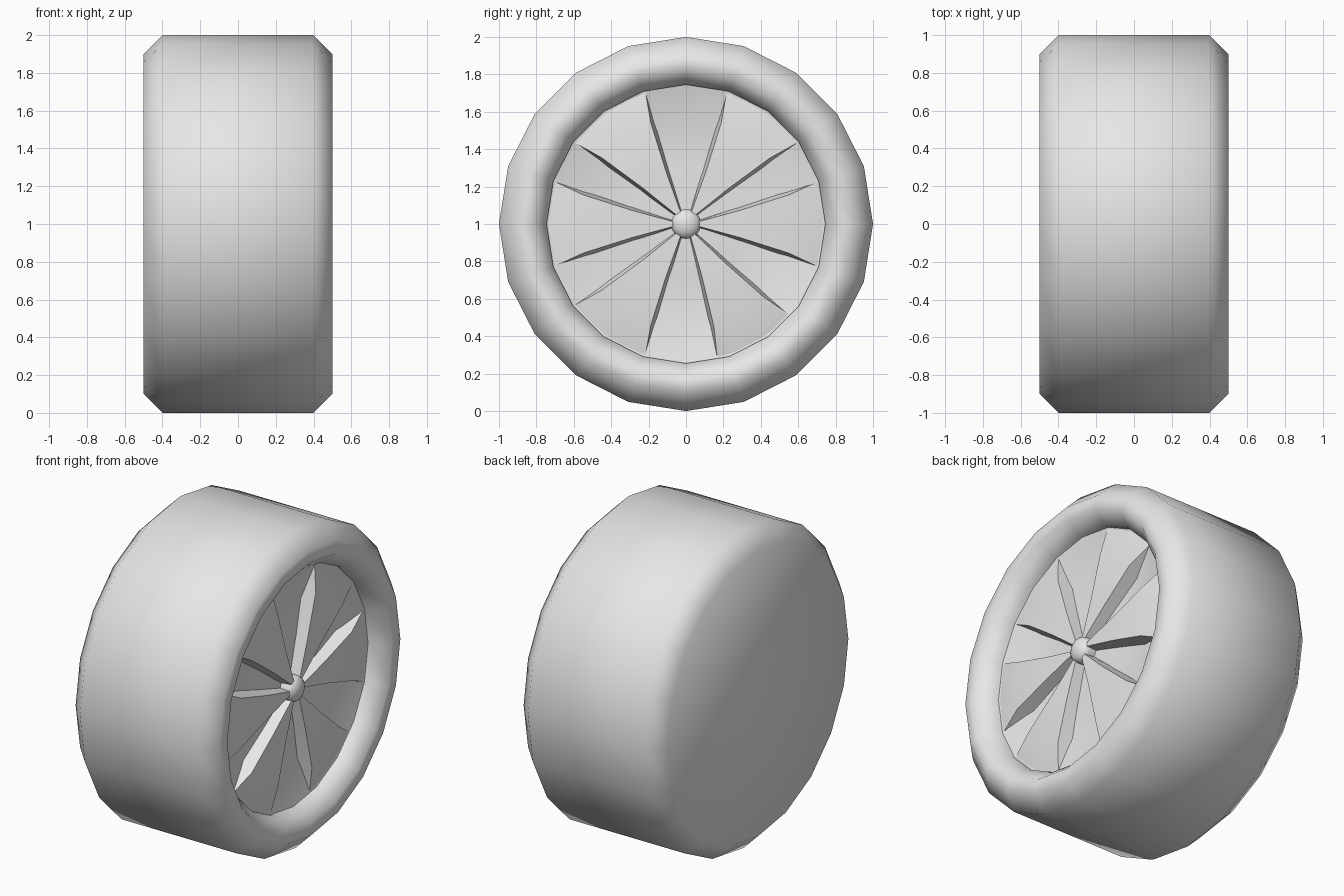
import bpy, bmesh, math

cube = bpy.data.objects.get("Cube")
if cube:
    bpy.data.objects.remove(cube, do_unlink=True)

SIDES = 20

grey = bpy.data.materials.new("plain_grey")
grey.use_nodes = True
grey.diffuse_color = (0.8, 0.8, 0.8, 1)
grey.node_tree.nodes["Principled BSDF"].inputs["Base Color"].default_value = (0.8, 0.8, 0.8, 1)


def polar(bm, x, r, a):
    return bm.verts.new((x, r * math.cos(a), 1 + r * math.sin(a)))


def finish(bm, name, sharp=None):
    bmesh.ops.remove_doubles(bm, verts=bm.verts, dist=1e-5)
    bmesh.ops.recalc_face_normals(bm, faces=bm.faces)
    mesh = bpy.data.meshes.new(name)
    bm.to_mesh(mesh)
    bm.free()
    mesh.materials.append(grey)
    obj = bpy.data.objects.new(name, mesh)
    bpy.context.collection.objects.link(obj)
    bpy.ops.object.select_all(action='DESELECT')
    obj.select_set(True)
    bpy.context.view_layer.objects.active = obj
    if sharp is None:
        bpy.ops.object.shade_smooth()
    else:
        bpy.ops.object.shade_smooth_by_angle(angle=math.radians(sharp))
    return obj


def lathe(name, profile, sides=SIDES, sharp=None, flip=False):
    """Turn a list of (x, radius) points around the axle."""
    bm = bmesh.new()
    rings = [[polar(bm, x, r, 2 * math.pi * i / sides) for i in range(sides)]
             for x, r in profile]
    for a, b in zip(rings, rings[1:]):
        for i in range(sides):
            j = (i + 1) % sides
            quad = (a[i], a[j], b[j], b[i])
            bm.faces.new(quad)
    bmesh.ops.dissolve_degenerate(bm, dist=1e-5, edges=bm.edges)
    obj = finish(bm, name, sharp)
    if flip:
        obj.data.flip_normals()
    return obj


# Tyre with closed back and rounded front lip
lathe("tyre", [(-0.5, 0), (-0.5, 0.9), (-0.4, 1), (0.4, 1), (0.5, 0.9),
               (0.5, 0.82), (0.41, 0.745), (0.3, 0.745)])

# Shallow dish seen between the panels
lathe("wheel_dish", [(0.385, 0.75), (0.33, 0.52), (0.34, 0.3), (0.35, 0)])

# Centre cap
cap = [(0.39 + 0.05 * math.sin(t), 0.08 * math.cos(t))
       for t in (math.pi / 2 * k / 5 for k in range(6))]
lathe("hub_cap", [(0.33, 0.08)] + cap, 16)


# Raised panels: (radius, front x, base x, side inset) from hub to rim
STATIONS = [(0.05, 0.41, 0.33, 0.008), (0.3, 0.41, 0.32, 0.02),
            (0.57, 0.41, 0.32, 0.022), (0.75, 0.378, 0.36, 0)]


def panel(name, start, end, steps=4):
    bm = bmesh.new()
    a0, a1 = math.radians(start), math.radians(end)
    rows = []
    for r, front, base, inset in STATIONS:
        d = inset / r
        row = [polar(bm, base, r, a0)]
        row += [polar(bm, front, r, a0 + d + (a1 - a0 - 2 * d) * k / steps)
                for k in range(steps + 1)]
        row.append(polar(bm, base, r, a1))
        rows.append(row)
    for p, q in zip(rows, rows[1:]):
        for i in range(len(p) - 1):
            bm.faces.new((p[i], p[i + 1], q[i + 1], q[i]))
    bm.faces.new(rows[0])
    bm.faces.new(rows[-1])
    finish(bm, name, 30)


for n, (start, end) in enumerate([(-18, 18), (36, 73), (107, 144),
                                  (162, 198), (216, 253), (283, 319)]):
    panel(f"wheel_panel_{n + 1}", start, end)
